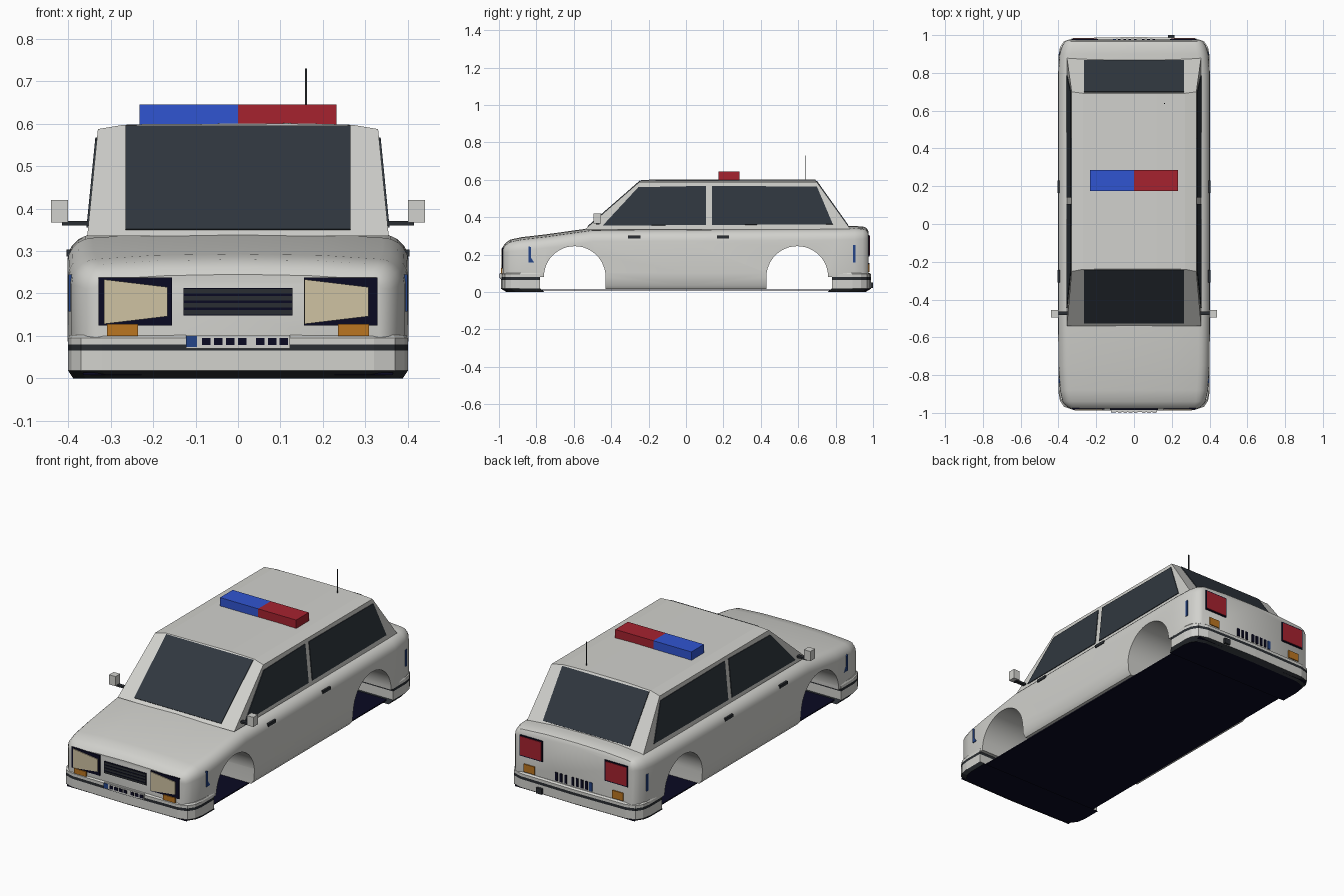
import bpy
import bmesh
from math import sin, cos, pi
from mathutils import Vector

if "Cube" in bpy.data.objects:
    bpy.data.objects.remove(bpy.data.objects["Cube"], do_unlink=True)


def material(name, *rgb):
    m = bpy.data.materials.new(name)
    m.use_nodes = True
    m.diffuse_color = (*rgb, 1)
    m.node_tree.nodes["Principled BSDF"].inputs["Base Color"].default_value = (*rgb, 1)
    return m


PAINT = material("white paint", 0.64, 0.64, 0.61)
GLASS = material("dark glass", 0.03, 0.039, 0.05)
TRIM = material("dark trim", 0.023, 0.027, 0.032)
NAVY = material("near black navy", 0.003, 0.003, 0.016)
LAMP = material("headlight cream", 0.62, 0.54, 0.36)
ORANGE = material("indicator orange", 0.5, 0.18, 0.015)
RED = material("light red", 0.38, 0.016, 0.028)
BLUE = material("light blue", 0.03, 0.09, 0.64)
MARK = material("marker blue", 0.018, 0.06, 0.25)


def finish(name, bm, *mats):
    bmesh.ops.recalc_face_normals(bm, faces=bm.faces)
    mesh = bpy.data.meshes.new(name)
    bm.to_mesh(mesh)
    bm.free()
    for m in mats:
        mesh.materials.append(m)
    ob = bpy.data.objects.new(name, mesh)
    bpy.context.collection.objects.link(ob)
    return ob


def activate(ob):
    bpy.ops.object.select_all(action="DESELECT")
    ob.select_set(True)
    bpy.context.view_layer.objects.active = ob


def loft(name, rings, mats, band_index=None, cap_index=0):
    """Skin closed rings of points; band_index picks a material per band."""
    bm = bmesh.new()
    vs = [[bm.verts.new(p) for p in ring] for ring in rings]
    n = len(vs[0])
    for k in range(len(vs) - 1):
        for i in range(n):
            j = (i + 1) % n
            f = bm.faces.new((vs[k][i], vs[k][j], vs[k + 1][j], vs[k + 1][i]))
            f.material_index = band_index[k] if band_index else 0
    bm.faces.new(vs[0]).material_index = cap_index
    bm.faces.new(vs[-1])
    return finish(name, bm, *mats)


def plate(name, pts, mat, half=0.004):
    """Flat polygon thickened equally to both sides."""
    pts = [Vector(p) for p in pts]
    n = (pts[1] - pts[0]).cross(pts[2] - pts[0]).normalized() * half
    return loft(name, [[p - n for p in pts], [p + n for p in pts]], [mat] if mat else [])


def box(name, x, y, z, mat):
    corners = [(x[0], y[0]), (x[1], y[0]), (x[1], y[1]), (x[0], y[1])]
    return loft(name, [[(a, b, h) for a, b in corners] for h in z], [mat])


def end_plate(name, x0, x1, z0, z1, y, mat, half=0.004):
    return box(name, (x0, x1), (y - half, y + half), (z0, z1), mat)


# Lower body: cross-sections along the length
def section(y, w, top, r):
    half = [(w - 0.02, 0.015), (w - 0.005, 0.035), (w, 0.1)]
    for i in range(6):
        a = i * pi / 10
        half.append((w - r + r * cos(a), top - 0.012 - r + r * sin(a)))
    half.append((w * 0.5, top - 0.003))
    ring = half + [(0, top)] + [(-x, z) for x, z in reversed(half)]
    return [(x, y, z) for x, z in ring]


stations = [(-.978, .335, .245, .02), (-.965, .358, .262, .04), (-.94, .378, .28, .05),
            (-.88, .392, .293, .06), (-.75, .4, .308, .06), (-.5, .402, .343, .06),
            (0, .402, .345, .06), (.8, .402, .35, .06), (.9, .394, .353, .06),
            (.945, .38, .35, .055), (.965, .365, .343, .045), (.975, .35, .325, .03)]
body = loft("body", [section(*s) for s in stations], [PAINT])

# Wheel arches, cut right through
for d, centre in ((-1, -0.595), (1, 0.595)):
    r = 0.165
    prof = [(centre - d * r, -0.1)]
    prof += [(centre - d * r * cos(i * pi / 24), 0.08 + r * sin(i * pi / 24)) for i in range(25)]
    prof += [(d * 1.1, 0.08), (d * 1.1, -0.1)]
    cutter = plate("arch_cutter", [(0, y, z) for y, z in prof], None, 0.6)
    cutter.hide_render = True
    mod = body.modifiers.new("arch", "BOOLEAN")
    mod.operation, mod.solver, mod.object = "DIFFERENCE", "EXACT", cutter
    activate(body)
    bpy.ops.object.modifier_apply(modifier=mod.name)
    bpy.data.objects.remove(cutter, do_unlink=True)
activate(body)
bpy.ops.object.shade_smooth_by_angle(angle=0.6)

box("floor_pan", (-0.365, 0.365), (-0.97, 0.97), (0.008, 0.014), NAVY)

# Bumpers with dark stripe and dark lower edge
corner = [(.4, .78), (.4, .89), (.392, .935), (.37, .968), (.32, .984), (0, .99)]
outline = corner + [(-x, y) for x, y in reversed(corner[:-1])]
for name, d in (("front_bumper", -1), ("rear_bumper", 1)):
    rings = [[(x * s, d * y * s, z) for x, y in outline]
             for z, s in ((0, .97), (.018, 1), (.065, 1), (.08, 1), (.095, 1), (.102, .99))]
    loft(name, rings, [PAINT, TRIM, NAVY], [1, 0, 1, 0, 0], 2)

# Cabin: hull of base and roof corners
bm = bmesh.new()
for s in (-1, 1):
    for x, y, z in ((.355, -.54, .335), (.355, .88, .335), (.33, -.251, .587),
                    (.33, .7, .587), (.27, -.24, .597), (.27, .692, .597),
                    (.12, -.237, .6), (.12, .69, .602)):
        bm.verts.new((s * x, y, z))
bmesh.ops.convex_hull(bm, input=bm.verts)
bmesh.ops.dissolve_limit(bm, angle_limit=0.03, verts=bm.verts, edges=bm.edges)
finish("cabin", bm, PAINT)

# Windscreen and rear window
for name, low, high in (("windscreen", (-.524, .349), (-.244, .593)),
                        ("rear_window", (.866, .354), (.697, .592))):
    plate(name, [(-.265, *low), (.265, *low), (.265, *high), (-.265, *high)], GLASS)

# Parts on both sides
front_glass = [(-.445, .355), (.107, .358), (.107, .567), (-.255, .56)]
back_glass = [(.14, .358), (.785, .362), (.7, .563), (.14, .567)]
for s, side in ((1, "left"), (-1, "right")):
    for part, pts in (("front", front_glass), ("rear", back_glass)):
        plate(f"{side}_{part}_side_window",
              [(s * (.355 - .0992 * (z - .335)), y, z) for y, z in pts], GLASS)
    for part, y in (("front", -.31), ("rear", .165)):
        box(f"{side}_{part}_handle", sorted((s * .392, s * .404)), (y, y + .066),
            (.287, .303), TRIM)
    box(f"{side}_mirror_arm", sorted((s * .34, s * .415)), (-.482, -.462), (.36, .37), TRIM)
    box(f"{side}_mirror", sorted((s * .4, s * .44)), (-.495, -.455), (.367, .42), PAINT)
    plate(f"{side}_front_marker", [(s * .395, y, z) for y, z in (
        (-.842, .245), (-.83, .24), (-.83, .185), (-.812, .158), (-.842, .158))], MARK)
    plate(f"{side}_rear_marker", [(s * .393, y, z) for y, z in (
        (.893, .158), (.907, .158), (.907, .25), (.893, .25))], MARK)

    # Front lamps
    inner, outer = sorted((s * .155, s * .328))
    end_plate(f"{side}_headlight_frame", inner, outer, .125, .238, -.979, NAVY)
    x = .157 if s > 0 else -.316
    plate(f"{side}_headlight", [(x, -.983, .128), (x + .15, -.983, .146),
                                (x + .15, -.983, .215), (x, -.983, .233)], LAMP)
    end_plate(f"{side}_front_indicator", *sorted((s * .235, s * .308)), .1, .128, -.984, ORANGE)

    # Rear lamps
    end_plate(f"{side}_tail_frame", *sorted((s * .19, s * .33)), .19, .305, .976, NAVY)
    end_plate(f"{side}_tail_light", *sorted((s * .196, s * .324)), .196, .299, .979, RED)
    end_plate(f"{side}_rear_indicator", *sorted((s * .237, s * .303)), .107, .15, .977, ORANGE)

# Grille with slats
end_plate("grille", -.128, .128, .148, .213, -.979, NAVY)
for i in range(4):
    z = .15 + i * .0165
    end_plate("grille_slat", -.127, .127, z, z + .0105, -.982, TRIM)

# Registration plates with plain blocks
end_plate("front_plate", -.122, .122, .07, .102, -.99, PAINT)
end_plate("front_plate_band", -.122, -.096, .074, .1, -.993, MARK)
end_plate("rear_plate_band", -.112, -.096, .108, .155, .976, MARK)
for i in (0, 1, 2, 3, 4.5, 5.5, 6.5):
    x = -.085 + i * .0282
    end_plate("front_plate_block", x, x + .02, .078, .095, -.993, NAVY)
    end_plate("rear_plate_block", x, x + .014, .11, .155, .976, NAVY)

# Roof lights, aerial and exhaust
box("roof_light_blue", (-.232, 0), (.175, .285), (.595, .645), BLUE)
box("roof_light_red", (0, .232), (.175, .285), (.595, .645), RED)
box("aerial", (.158, .163), (.635, .64), (.59, .73), TRIM)
box("exhaust", (.18, .215), (.93, 1.0), (.02, .05), TRIM)
